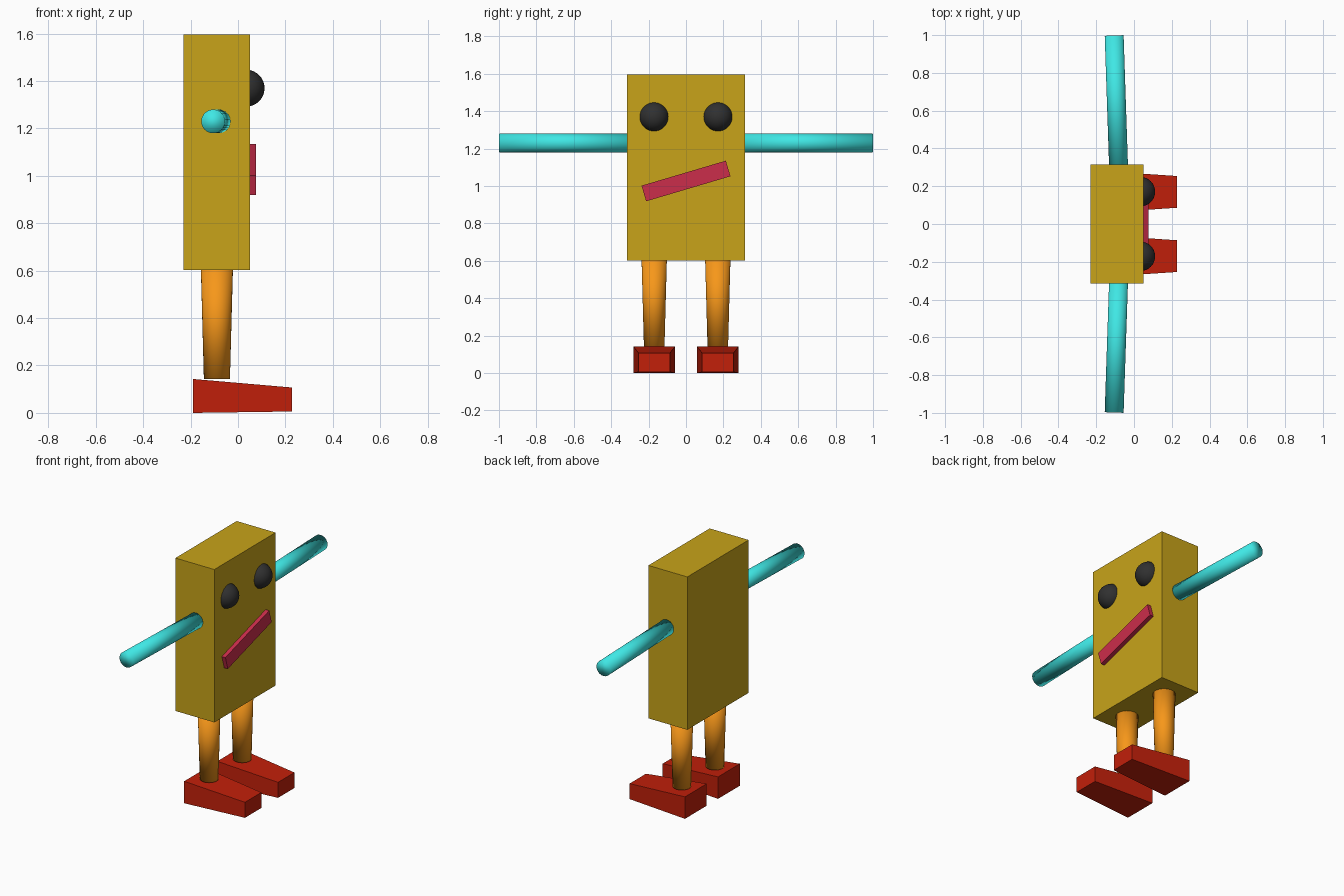
import bpy
import math
from mathutils import Vector

if "Cube" in bpy.data.objects:
    bpy.data.objects.remove(bpy.data.objects["Cube"])


def material(name, rgb):
    m = bpy.data.materials.new(name)
    m.diffuse_color = (*rgb, 1)
    m.use_nodes = True
    m.node_tree.nodes["Principled BSDF"].inputs["Base Color"].default_value = m.diffuse_color
    return m


YELLOW = material("yellow", (0.58, 0.37, 0.01))
ORANGE = material("orange", (0.93, 0.31, 0.01))
CYAN = material("cyan", (0.05, 0.80, 0.78))
RED = material("red", (0.54, 0.014, 0.003))
PINK = material("pink", (0.60, 0.026, 0.07))
BLACK = material("black", (0.03, 0.03, 0.03))


def finish(name, mat, smooth=False):
    ob = bpy.context.object
    ob.name = name
    ob.data.materials.append(mat)
    if smooth:
        bpy.ops.object.shade_smooth()
    return ob


def box(name, size, loc, mat, tilt=0):
    bpy.ops.mesh.primitive_cube_add(size=1, location=loc, rotation=(tilt, 0, 0))
    bpy.context.object.scale = size
    return finish(name, mat)


def rod(name, a, b, r1, r2, mat):
    a, b = Vector(a), Vector(b)
    d = b - a
    bpy.ops.mesh.primitive_cone_add(vertices=32, radius1=r1, radius2=r2, depth=d.length,
                                    location=(a + b) / 2,
                                    rotation=d.to_track_quat('Z', 'Y').to_euler())
    return finish(name, mat, True)


# body slab and crooked mouth on the +x face
box("body", (0.28, 0.63, 0.995), (-0.09, 0, 1.1), YELLOW)
box("mouth", (0.035, 0.47, 0.087), (0.0585, 0, 1.027), PINK, math.radians(16.5))

for side, s in (("left", 1), ("right", -1)):
    # eye half sunk into the face
    bpy.ops.mesh.primitive_uv_sphere_add(segments=32, ring_count=16, radius=0.078,
                                         location=(0.034, s * 0.171, 1.37))
    finish(side + "_eye", BLACK, True)

    # arm, swept slightly back
    rod(side + "_arm", (-0.081, s * 0.28, 1.23), (-0.105, s * 0.998, 1.23), 0.05, 0.05, CYAN)

    # leg tapering to the ankle
    rod(side + "_leg", (-0.089, s * 0.17, 0.143), (-0.089, s * 0.17, 0.62), 0.055, 0.068, ORANGE)

    # foot: block narrowing and lowering towards the toe
    foot = box(side + "_foot", (1, 1, 1), (0, s * 0.17, 0), RED)
    for v in foot.data.vertices:
        toe, top = v.co.x > 0, v.co.z > 0
        half = 0.084 if toe else 0.112
        v.co.y = math.copysign(half, v.co.y)
        v.co.x = 0.228 if toe else -0.19
        v.co.z = (0.107 if toe else 0.143) if top else (0.006 if toe else 0)
